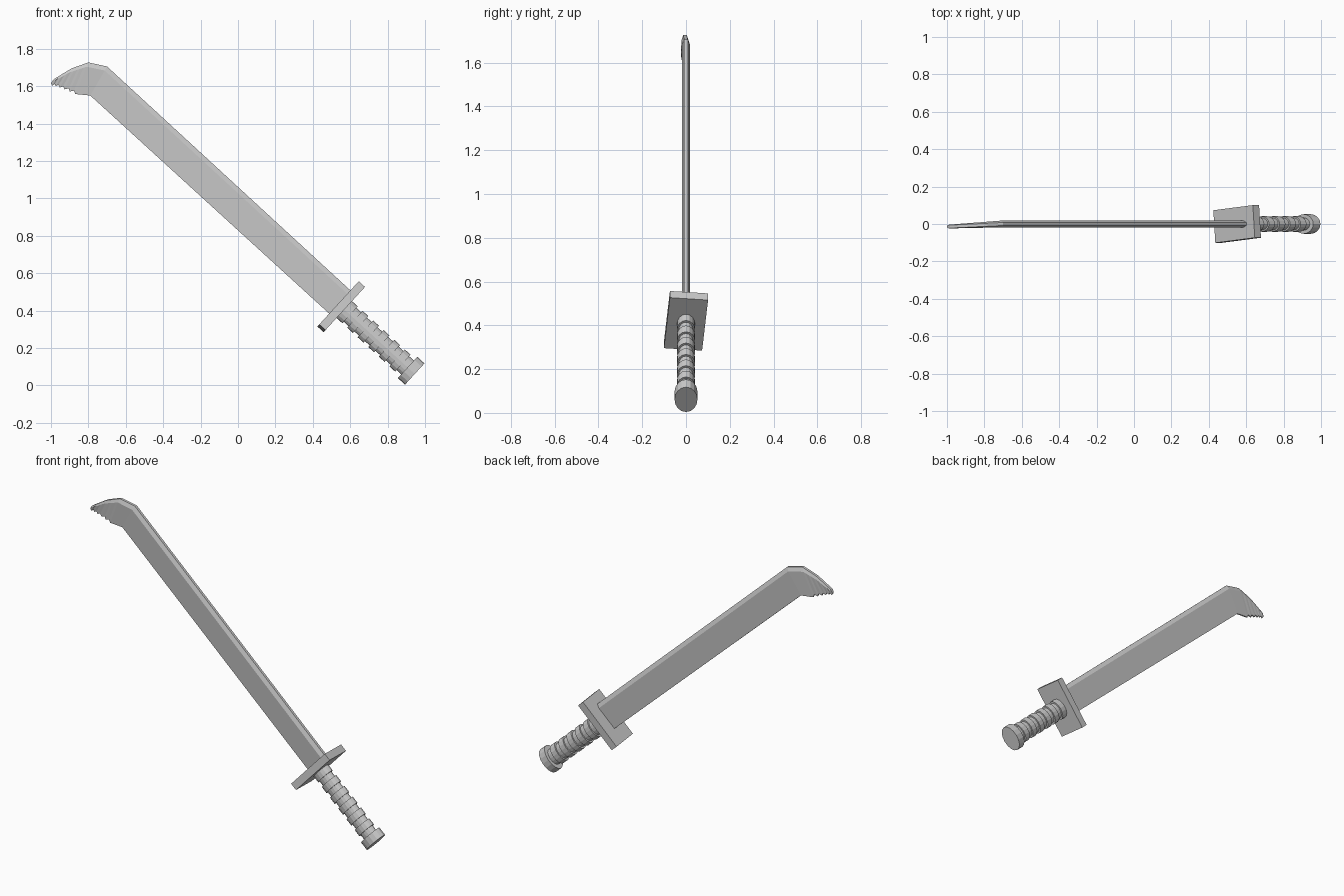
import bpy, bmesh, math
from mathutils import Matrix, Vector

if "Cube" in bpy.data.objects:
    bpy.data.objects.remove(bpy.data.objects["Cube"])

# Sword frame: local X = blade width, Y = thickness, Z = along the sword from the pommel
U = Vector((-0.738, 0, 0.675))
V = Vector((0.675, 0, 0.738))
FRAME = Matrix(((V.x, 0, U.x, 0.945), (0, 1, 0, 0), (V.z, 0, U.z, 0.061), (0, 0, 0, 1)))


def finish(bm, name, matrix=None):
    if matrix:
        bm.transform(matrix)
    bmesh.ops.recalc_face_normals(bm, faces=bm.faces)
    me = bpy.data.meshes.new(name)
    bm.to_mesh(me)
    bm.free()
    ob = bpy.data.objects.new(name, me)
    bpy.context.collection.objects.link(ob)


def skin(rings):
    """Bridge a list of equal closed loops and cap both ends."""
    bm = bmesh.new()
    loops = [[bm.verts.new(p) for p in r] for r in rings]
    n = len(loops[0])
    for a, b in zip(loops, loops[1:]):
        for i in range(n):
            j = (i + 1) % n
            bm.faces.new((a[i], a[j], b[j], b[i]))
    bm.faces.new(loops[0])
    bm.faces.new(loops[-1])
    return bm


def oval_lathe(name, profile, sides=16, squash=0.68):
    rings = [[(r * math.cos(2 * math.pi * i / sides), squash * r * math.sin(2 * math.pi * i / sides), h)
              for i in range(sides)] for h, r in profile]
    finish(skin(rings), name, FRAME)


# Pommel
oval_lathe("pommel", [(0, 0.077), (0.052, 0.077)])

# Ribbed grip
profile = [(0.04, 0.05)]
for k in range(6):
    h = 0.086 + 0.0765 * k
    profile += [(h, 0.05), (h, 0.061), (h + 0.042, 0.061), (h + 0.042, 0.05)]
profile.append((0.53, 0.05))
oval_lathe("grip", profile)

# Guard plate, slightly twisted about the sword axis
bm = bmesh.new()
bmesh.ops.create_cube(bm, size=1)
bm.transform(Matrix.Translation((0, 0, 0.533)) @ Matrix.Rotation(math.radians(5), 4, 'Z')
             @ Matrix.Diagonal((0.314, 0.175, 0.045, 1)))
finish(bm, "guard", FRAME)

# Blade stations: spine and cutting edge points in the front plane
back = [(-0.80, 1.727), (-0.89, 1.695), (-0.985, 1.637)]
teeth = [(-0.87, 1.558), (-0.877, 1.576), (-0.90, 1.571), (-0.905, 1.588), (-0.928, 1.583),
         (-0.935, 1.600), (-0.953, 1.592), (-0.96, 1.607), (-0.974, 1.600), (-0.98, 1.612),
         (-0.992, 1.602), (-1.0, 1.615)]
stations = [((0.61, 0.50), (0.495, 0.377)), ((-0.70, 1.705), (-0.79, 1.55))]
for i, edge in enumerate(teeth):
    t = 2 * i / (len(teeth) - 1)
    k = min(int(t), 1)
    spine = Vector(back[k]).lerp(Vector(back[k + 1]), t - k)
    stations.append((spine, edge))

# Six-sided section: narrow spine, thick ridge, thin edge; the tip leans to the front
rings = []
for spine, edge in stations:
    s, e = Vector(spine), Vector(edge)
    r = s.lerp(e, min(0.35, 0.025 / (e - s).length))
    lean = max(0, -0.7 - s.x) / 0.285
    y0 = -0.014 * lean
    thick = 0.018 - 0.008 * lean
    half = [(s, 0.008), (r, thick), (e, 0.004)]
    rings.append([(p.x, y0 - h, p.y) for p, h in half] + [(p.x, y0 + h, p.y) for p, h in reversed(half)])
finish(skin(rings), "blade")
